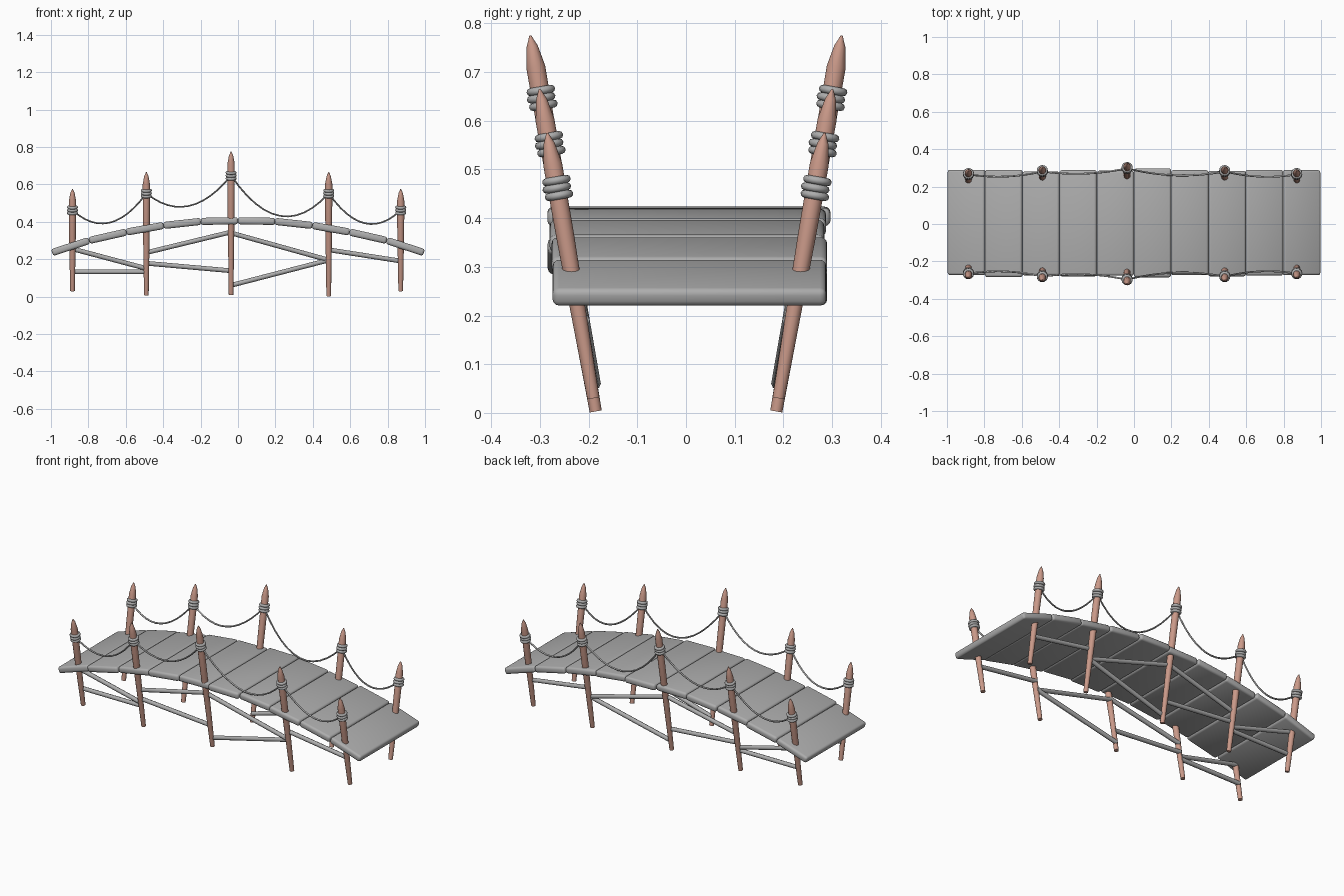
import bpy, bmesh, math
from mathutils import Vector, Matrix

cube = bpy.data.objects.get("Cube")
if cube:
    bpy.data.objects.remove(cube, do_unlink=True)


def material(name, rgb):
    m = bpy.data.materials.new(name)
    m.use_nodes = True
    m.diffuse_color = (*rgb, 1)
    bsdf = m.node_tree.nodes["Principled BSDF"]
    bsdf.inputs["Base Color"].default_value = (*rgb, 1)
    bsdf.inputs["Roughness"].default_value = 0.8
    return m


GREY = material("weathered grey", (0.42, 0.42, 0.42))
PINK = material("reddish wood", (0.59, 0.32, 0.25))


def finish(name, bm, mat, angle=40):
    """Turn a bmesh into a smooth shaded object with sharp edges kept."""
    bmesh.ops.recalc_face_normals(bm, faces=bm.faces)
    me = bpy.data.meshes.new(name)
    bm.to_mesh(me)
    bm.free()
    me.materials.append(mat)
    ob = bpy.data.objects.new(name, me)
    bpy.context.collection.objects.link(ob)
    bpy.ops.object.select_all(action='DESELECT')
    ob.select_set(True)
    bpy.context.view_layer.objects.active = ob
    bpy.ops.object.shade_smooth_by_angle(angle=math.radians(angle))
    return ob


def frame(start, direction):
    """Matrix at start whose z axis follows direction."""
    rot = direction.to_track_quat('Z', 'Y').to_matrix().to_4x4()
    return Matrix.Translation(start) @ rot


def lathe(bm, profile, matrix, sides=12):
    """Stack rings of (radius, height) and cap both ends."""
    rings = []
    for r, h in profile:
        ring = []
        for i in range(sides):
            a = math.tau * i / sides
            ring.append(bm.verts.new(matrix @ Vector((r * math.cos(a), r * math.sin(a), h))))
        rings.append(ring)
    for low, high in zip(rings, rings[1:]):
        for i in range(sides):
            j = (i + 1) % sides
            bm.faces.new((low[i], low[j], high[j], high[i]))
    bm.faces.new(rings[0][::-1])
    bm.faces.new(rings[-1])


def torus(bm, matrix, major, minor, around=16, section=8):
    grid = []
    for i in range(around):
        a = math.tau * i / around
        ring = []
        for j in range(section):
            b = math.tau * j / section
            r = major + minor * math.cos(b)
            p = Vector((r * math.cos(a), r * math.sin(a), minor * math.sin(b)))
            ring.append(bm.verts.new(matrix @ p))
        grid.append(ring)
    for i in range(around):
        for j in range(section):
            n, k = (i + 1) % around, (j + 1) % section
            bm.faces.new((grid[i][j], grid[n][j], grid[n][k], grid[i][k]))


def lean(x, z, side, offset=0.0):
    """Point in the outward leaning plane of the posts."""
    return Vector((x, side * (0.185 + 0.174 * z + offset), z))


# Arched deck of bevelled planks
half_arch = [0.235, 0.30, 0.345, 0.38, 0.402]
heights = half_arch + [0.405] + half_arch[::-1]
joints = [Vector((-0.994 + 0.1988 * i, 0, z)) for i, z in enumerate(heights)]
back_edge = [0.29, 0.29, 0.28, 0.288, 0.285, 0.297, 0.288, 0.284, 0.29, 0.288]
front_edge = [0.273, 0.284, 0.275, 0.28, 0.276, 0.285, 0.274, 0.28, 0.276, 0.274]
for i, (a, b) in enumerate(zip(joints, joints[1:])):
    span = b - a
    middle = (a + b) / 2 + Vector((0, (back_edge[i] - front_edge[i]) / 2, 0))
    turn = Matrix.Rotation(-math.atan2(span.z, span.x), 4, 'Y')
    size = Matrix.Diagonal((span.length, back_edge[i] + front_edge[i], 0.038, 1))
    bm = bmesh.new()
    bmesh.ops.create_cube(bm, size=1, matrix=Matrix.Translation(middle) @ turn @ size)
    bmesh.ops.bevel(bm, geom=bm.edges[:], offset=0.013, segments=3, profile=0.5, affect='EDGES')
    finish(f"deck_plank_{i + 1}", bm, GREY)

# Per post: x, foot height, tip height, rope height
posts = [(-0.885, 0.03, 0.575, 0.462), (-0.49, 0.008, 0.665, 0.552),
         (-0.037, 0.01, 0.775, 0.647), (0.485, 0.003, 0.665, 0.552),
         (0.87, 0.03, 0.575, 0.462)]
sags = [0.112, 0.115, 0.168, 0.115]

# Per brace: first post, height there, height at the next post
braces = [(0, 0.255, 0.15), (0, 0.132, 0.132), (1, 0.235, 0.345), (1, 0.178, 0.138),
          (2, 0.34, 0.195), (2, 0.06, 0.195), (3, 0.25, 0.19)]

for side, label in ((1, "back"), (-1, "front")):
    for n, (x, foot, tip, knot) in enumerate(posts):
        # Tapered post with a sharpened tip
        start, end = lean(x, foot, side), lean(x, tip, side)
        axis = end - start
        length = axis.length
        bm = bmesh.new()
        lathe(bm, [(0.0125, 0), (0.0185, length * 0.6), (0.0195, length - 0.065),
                   (0.0115, length - 0.022), (0.002, length)], frame(start, axis))
        finish(f"{label}_post_{n + 1}", bm, PINK, 50)

        # Three rope turns around the post
        bm = bmesh.new()
        for k in (-1, 0, 1):
            centre = lean(x, knot, side) + axis.normalized() * 0.0155 * k
            centre.y += 0.002 * k * k
            torus(bm, frame(centre, axis), 0.0215, 0.0082)
        finish(f"{label}_rope_wrap_{n + 1}", bm, GREY, 80)

    # Sagging hand ropes
    for n, sag in enumerate(sags):
        a, b = posts[n], posts[n + 1]
        curve = bpy.data.curves.new(f"{label}_hand_rope_{n + 1}", 'CURVE')
        curve.dimensions = '3D'
        curve.bevel_depth = 0.0048
        curve.bevel_resolution = 1
        curve.use_fill_caps = True
        line = curve.splines.new('POLY')
        steps = 12
        line.points.add(steps)
        for i, point in enumerate(line.points):
            t = i / steps
            z = a[3] + (b[3] - a[3]) * t - 4 * sag * t * (1 - t)
            point.co = (*lean(a[0] + (b[0] - a[0]) * t, z, side), 1)
        curve.materials.append(GREY)
        rope = bpy.data.objects.new(curve.name, curve)
        bpy.context.collection.objects.link(rope)
        bpy.ops.object.select_all(action='DESELECT')
        rope.select_set(True)
        bpy.context.view_layer.objects.active = rope
        bpy.ops.object.convert(target='MESH')
        bpy.ops.object.shade_smooth_by_angle(angle=math.radians(60))

    # Diagonal braces between neighbouring posts
    for n, (first, z0, z1) in enumerate(braces):
        start = lean(posts[first][0], z0, side, -0.008)
        end = lean(posts[first + 1][0], z1, side, -0.008)
        bm = bmesh.new()
        lathe(bm, [(0.0125, 0), (0.0125, (end - start).length)], frame(start, end - start), 8)
        finish(f"{label}_brace_{n + 1}", bm, GREY, 50)
